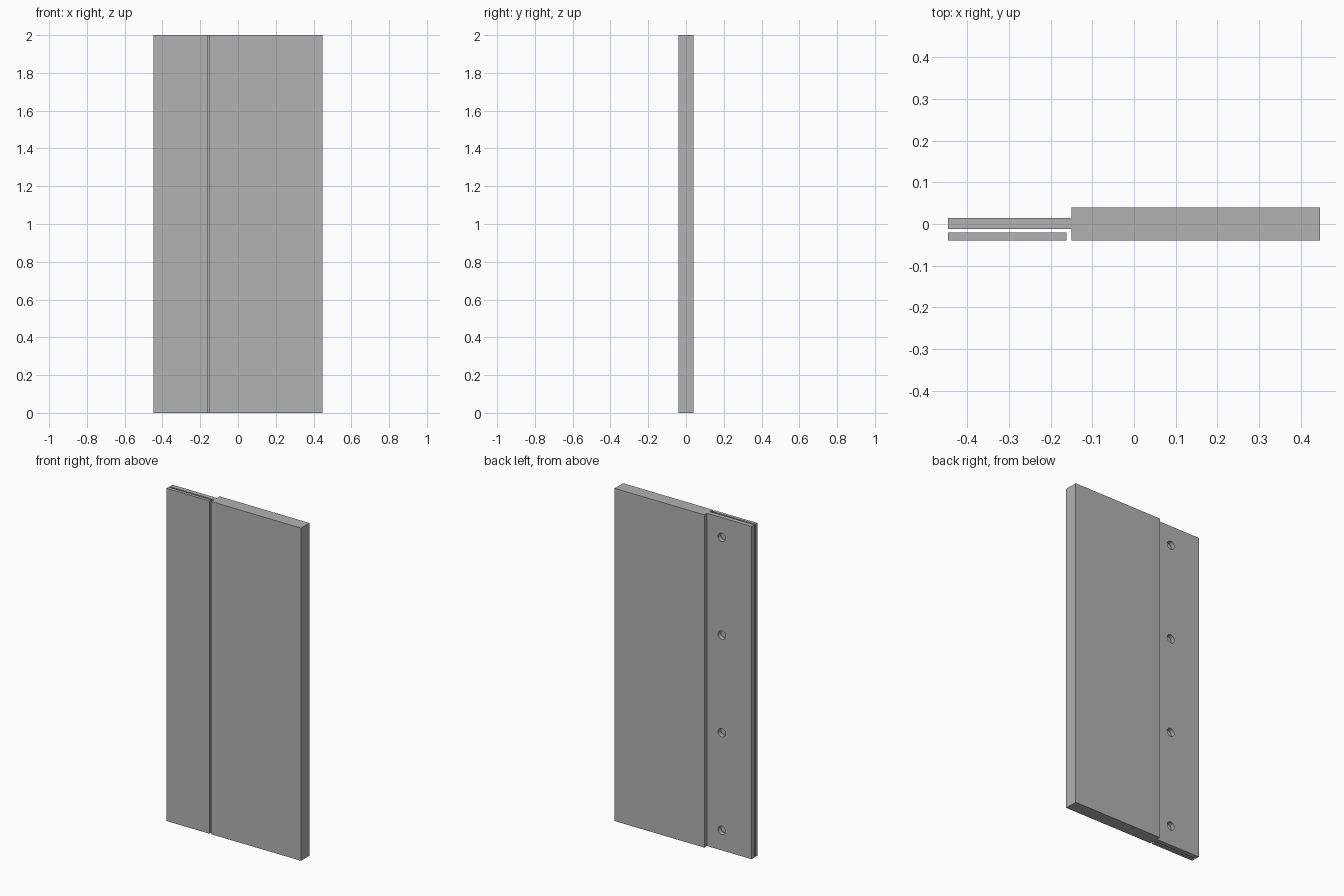
import bpy
import bmesh

cube = bpy.data.objects.get("Cube")
if cube:
    bpy.data.objects.remove(cube, do_unlink=True)

HEIGHT = 2.0
END = 0.447
STEP = -0.15

grey = bpy.data.materials.new("plain grey")
grey.use_nodes = True
colour = (0.45, 0.45, 0.45, 1)
grey.diffuse_color = colour
grey.node_tree.nodes["Principled BSDF"].inputs["Base Color"].default_value = colour


def extrude_profile(name, points):
    """Extrude a plan outline from the ground to full height."""
    bm = bmesh.new()
    face = bm.faces.new([bm.verts.new((x, y, 0)) for x, y in points])
    top = bmesh.ops.extrude_face_region(bm, geom=[face])["geom"]
    verts = [v for v in top if isinstance(v, bmesh.types.BMVert)]
    bmesh.ops.translate(bm, verts=verts, vec=(0, 0, HEIGHT))
    bmesh.ops.recalc_face_normals(bm, faces=bm.faces)
    mesh = bpy.data.meshes.new(name)
    bm.to_mesh(mesh)
    bm.free()
    mesh.materials.append(grey)
    obj = bpy.data.objects.new(name, mesh)
    bpy.context.collection.objects.link(obj)
    return obj


# Thick panel with a thin mounting flange along one edge
panel = extrude_profile("panel_with_flange", [
    (END, -0.04), (END, 0.04), (STEP, 0.04), (STEP, 0.015),
    (-END, 0.015), (-END, -0.012), (STEP, -0.012), (STEP, -0.04)])

# Separate cover strip in front of the flange
extrude_profile("cover_strip", [
    (-END, -0.04), (-0.162, -0.04), (-0.162, -0.021), (-END, -0.021)])

# Four evenly spaced screw holes through the flange
for i in range(4):
    bpy.ops.mesh.primitive_cylinder_add(
        vertices=32, radius=0.025, depth=0.06,
        location=(-0.248, 0, 0.12 + i * 0.587), rotation=(1.5708, 0, 0))
    cutter = bpy.context.object
    cutter.name = f"hole_cutter_{i + 1}"
    cutter.data.materials.append(grey)
    cutter.hide_render = True
    cutter.hide_set(True)
    cut = panel.modifiers.new(f"hole_{i + 1}", 'BOOLEAN')
    cut.operation = 'DIFFERENCE'
    cut.solver = 'EXACT'
    cut.object = cutter

# Bake the holes and drop the cutters
bpy.context.view_layer.update()
holed = bpy.data.meshes.new_from_object(
    panel.evaluated_get(bpy.context.evaluated_depsgraph_get()))
cutters = [m.object for m in panel.modifiers]
panel.modifiers.clear()
panel.data = holed
for cutter in cutters:
    bpy.data.objects.remove(cutter, do_unlink=True)

# Smooth hole walls, crisp panel edges
bpy.ops.object.select_all(action='DESELECT')
panel.select_set(True)
bpy.context.view_layer.objects.active = panel
bpy.ops.object.shade_smooth_by_angle()
